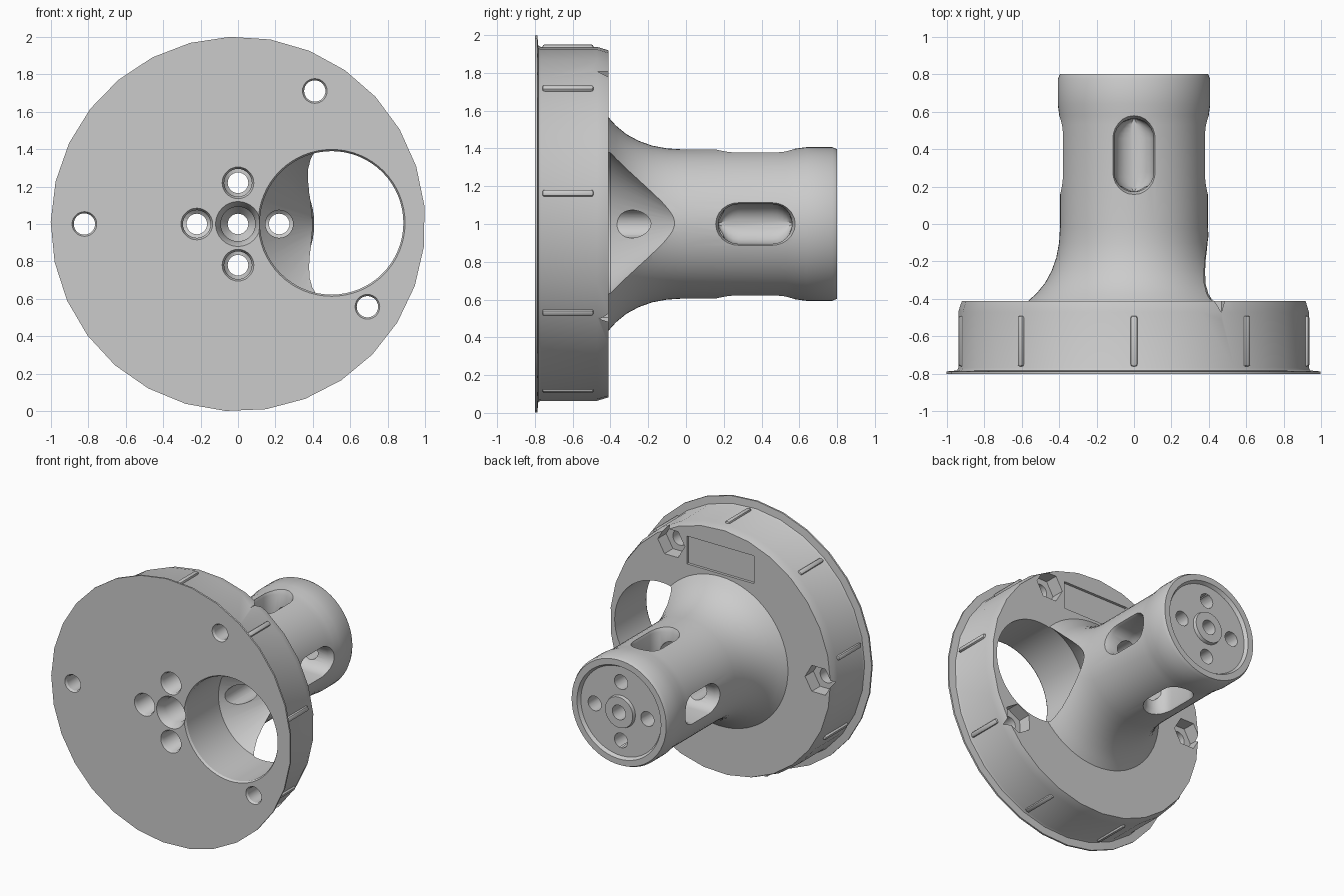
import bpy, bmesh
from math import sin, cos, pi, radians, sqrt
from mathutils import Matrix

if "Cube" in bpy.data.objects:
    bpy.data.objects.remove(bpy.data.objects["Cube"])


def loft(name, rings):
    """Closed solid from a list of rings with equal point counts."""
    bm = bmesh.new()
    loops = [[bm.verts.new(p) for p in ring] for ring in rings]
    n = len(loops[0])
    for a, b in zip(loops, loops[1:]):
        for i in range(n):
            j = (i + 1) % n
            bm.faces.new((a[i], a[j], b[j], b[i]))
    bm.faces.new(loops[0])
    bm.faces.new(loops[-1])
    bmesh.ops.recalc_face_normals(bm, faces=bm.faces)
    mesh = bpy.data.meshes.new(name)
    bm.to_mesh(mesh)
    bm.free()
    ob = bpy.data.objects.new(name, mesh)
    bpy.context.collection.objects.link(ob)
    return ob


def lathe(name, profile, n=32, x=0.0, z=1.0, phase=0.0):
    """Turn (radius, y) points around an axis parallel to y."""
    return loft(name, [[(x + r * cos(phase + 2 * pi * i / n), y,
                         z + r * sin(phase + 2 * pi * i / n))
                        for i in range(n)] for r, y in profile])


def activate(ob):
    bpy.ops.object.select_all(action='DESELECT')
    ob.select_set(True)
    bpy.context.view_layer.objects.active = ob


def combine(ob, tool, op='DIFFERENCE'):
    tool.hide_render = True
    mod = ob.modifiers.new("cut", 'BOOLEAN')
    mod.operation, mod.object, mod.solver = op, tool, 'EXACT'
    activate(ob)
    bpy.ops.object.modifier_apply(modifier=mod.name)
    bpy.data.objects.remove(tool)


# flange and drum
body = lathe("hub_body", [(1, -.8), (1, -.787), (.945, -.782), (.938, -.768),
                          (.938, -.47), (.92, -.41)], 29, phase=radians(92.4))

# flared stem with collar and recessed end
stem = lathe("stem", [(.57, -.6), (.57, -.415), (.52, -.37), (.475, -.315),
                      (.44, -.25), (.415, -.18), (.4, -.1), (.395, -.02),
                      (.395, .53), (.399, .58), (.407, .64), (.407, .775),
                      (.395, .8), (.35, .8), (.335, .775), (.12, .775),
                      (.115, .8)], 64)
combine(body, stem, 'UNION')

# large offset opening with tapered end running into the stem
combine(body, lathe("opening", [(.398, -.81), (.383, -.785), (.383, -.4),
                                (.09, -.045)], 64, x=.5, z=1.006))

# long rounded slots around the stem
def slot(angle):
    layers = [(.22 - .105 * sin(radians(a)), .105, cos(radians(a)))
              for a in (80, 60, 40, 20, 0)]
    layers += [(.36, .105, 1), (.4, .122, 1), (.5, .122, 1)]
    rings = []
    for d, r, squash in layers:
        ring = []
        for i in range(26):
            a = pi * (i if i < 13 else i - 1) / 12
            side = .09 if i < 13 else -.09
            y, t = .367 + side + r * sin(a), r * cos(a) * squash
            ring.append((d * cos(angle) - t * sin(angle), y,
                         1 + d * sin(angle) + t * cos(angle)))
        rings.append(ring)
    return loft("slot", rings)


# bolt bores, each opening into its slot
for k in range(4):
    a = k * pi / 2
    x, z = .22 * cos(a), 1 + .22 * sin(a)
    combine(body, slot(a))
    combine(body, lathe("bore", [(.09, -.81), (.074, -.78), (.074, .3)], 28, x, z))
    combine(body, lathe("end_bore", [(.055, .45), (.055, .9)], 28, x, z))

# centre bore
combine(body, lathe("centre_bore", [(.125, -.81), (.115, -.79), (.092, -.74),
                                    (.092, .55), (.055, .6), (.055, .9)], 32))

# rim screw holes with hexagonal nut pockets
for deg in (60, 180, -32.6):
    a = radians(deg)
    x, z = .82 * cos(a), 1 + .82 * sin(a)
    combine(body, lathe("screw_hole", [(.072, -.81), (.057, -.785), (.057, -.3)], 28, x, z))
    combine(body, lathe("nut_pocket", [(.113, -.51), (.113, -.3)], 6, x, z, a))

# shallow label recess
combine(body, loft("label_recess", [[(-.28, y, 1.585), (.28, y, 1.585),
                                     (.28, y, 1.795), (-.28, y, 1.795)]
                                    for y in (-.43, -.3)]))

# nine grip ribs on the drum
bm = bmesh.new()
for k in range(9):
    m = (Matrix.Translation((0, 0, 1)) @ Matrix.Rotation(radians(40 * k), 4, 'Y')
         @ Matrix.Translation((0, -.625, .932)) @ Matrix.Diagonal((.036, .27, .036, 1)))
    bmesh.ops.create_cube(bm, size=1, matrix=m)
bmesh.ops.bevel(bm, geom=bm.edges[:], offset=.011, segments=2, affect='EDGES', profile=.5)
mesh = bpy.data.meshes.new("grip_ribs")
bm.to_mesh(mesh)
bm.free()
ribs = bpy.data.objects.new("grip_ribs", mesh)
bpy.context.collection.objects.link(ribs)

for ob in (body, ribs):
    activate(ob)
    bpy.ops.object.shade_smooth_by_angle(angle=radians(30))
